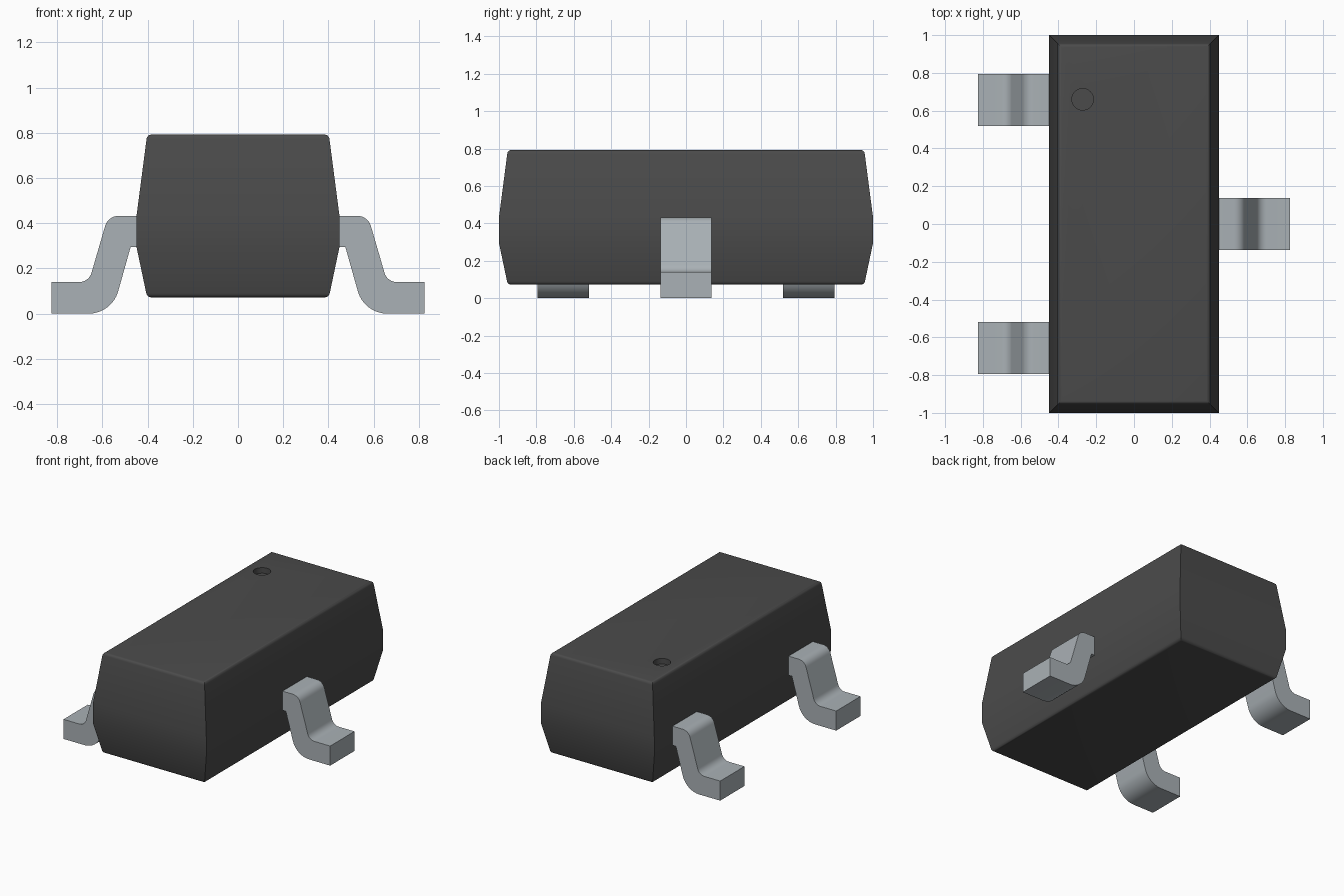
import bpy, bmesh, math
from mathutils import Vector

cube = bpy.data.objects.get("Cube")
if cube:
    bpy.data.objects.remove(cube, do_unlink=True)


def make_material(name, rgb):
    m = bpy.data.materials.new(name)
    m.use_nodes = True
    m.diffuse_color = (*rgb, 1)
    m.node_tree.nodes["Principled BSDF"].inputs["Base Color"].default_value = (*rgb, 1)
    return m


def make_object(name, bm, material):
    bmesh.ops.recalc_face_normals(bm, faces=bm.faces)
    mesh = bpy.data.meshes.new(name)
    bm.to_mesh(mesh)
    bm.free()
    mesh.materials.append(material)
    ob = bpy.data.objects.new(name, mesh)
    bpy.context.collection.objects.link(ob)
    return ob


def smooth(ob, degrees):
    bpy.ops.object.select_all(action='DESELECT')
    ob.select_set(True)
    bpy.context.view_layer.objects.active = ob
    bpy.ops.object.shade_smooth_by_angle(angle=math.radians(degrees))


def fillet(prev, corner, nxt, r, steps=8):
    """Points of an arc of radius r rounding a profile corner."""
    p, c, n = Vector(prev), Vector(corner), Vector(nxt)
    a, b = (p - c).normalized(), (n - c).normalized()
    half = a.angle(b) / 2
    centre = c + (a + b).normalized() * (r / math.sin(half))
    t = r / math.tan(half)
    start, end = c + a * t - centre, c + b * t - centre
    sweep = start.angle(end)
    return [centre + (start * math.sin(sweep * (1 - k / steps))
                      + end * math.sin(sweep * k / steps)) / math.sin(sweep)
            for k in range(steps + 1)]


black = make_material("black plastic", (0.07, 0.07, 0.07))
metal = make_material("tin metal", (0.40, 0.44, 0.465))

# Moulded body: stacked rectangles (half x, half y, z)
levels = [(0.402, 0.953, 0.072), (0.449, 1.0, 0.295),
          (0.449, 1.0, 0.432), (0.402, 0.953, 0.792)]
bm = bmesh.new()
rings = [[bm.verts.new((sx * hx, sy * hy, z))
          for sx, sy in ((-1, -1), (1, -1), (1, 1), (-1, 1))] for hx, hy, z in levels]
for low, high in zip(rings, rings[1:]):
    for i in range(4):
        j = (i + 1) % 4
        bm.faces.new((low[i], low[j], high[j], high[i]))
bm.faces.new(rings[0][::-1])
bm.faces.new(rings[-1])
# Small rounding of the top and bottom rims
rims = [e for e in bm.edges if all(v in rings[0] for v in e.verts)
        or all(v in rings[-1] for v in e.verts)]
bmesh.ops.bevel(bm, geom=rims, offset=0.018, segments=4, profile=0.5, affect='EDGES')
body = make_object("body", bm, black)

# Round recess marking the first pin
bm = bmesh.new()
bmesh.ops.create_cone(bm, cap_ends=True, segments=40, radius1=0.057, radius2=0.057, depth=0.08)
bmesh.ops.translate(bm, verts=bm.verts, vec=(-0.272, 0.66, 0.792))
cutter = make_object("pin_mark_cutter", bm, black)
cutter.hide_render = True
cut = body.modifiers.new("pin_mark", 'BOOLEAN')
cut.operation = 'DIFFERENCE'
cut.solver = 'EXACT'
cut.object = cutter
bpy.context.view_layer.objects.active = body
bpy.ops.object.modifier_apply(modifier=cut.name)
bpy.data.objects.remove(cutter, do_unlink=True)
smooth(body, 28)

# Bent lead profile (x, z, corner radius)
corners = [(0.40, 0.295, 0), (0.40, 0.432, 0), (0.575, 0.432, 0.06), (0.66, 0.14, 0.055),
           (0.826, 0.14, 0), (0.826, 0.0, 0), (0.558, 0.0, 0.135), (0.475, 0.295, 0)]
profile = []
for i, (x, z, r) in enumerate(corners):
    if r:
        profile += fillet(corners[i - 1][:2], (x, z), corners[(i + 1) % len(corners)][:2], r)
    else:
        profile.append(Vector((x, z)))


def make_lead(name, side, y, width=0.275):
    bm = bmesh.new()
    face = bm.faces.new([bm.verts.new((side * p.x, y - width / 2, p.y)) for p in profile])
    ext = bmesh.ops.extrude_face_region(bm, geom=[face])
    moved = [g for g in ext["geom"] if isinstance(g, bmesh.types.BMVert)]
    bmesh.ops.translate(bm, verts=moved, vec=(0, width, 0))
    smooth(make_object(name, bm, metal), 30)


make_lead("left_lead", 1, 0)
make_lead("right_front_lead", -1, -0.656)
make_lead("right_back_lead", -1, 0.656)
